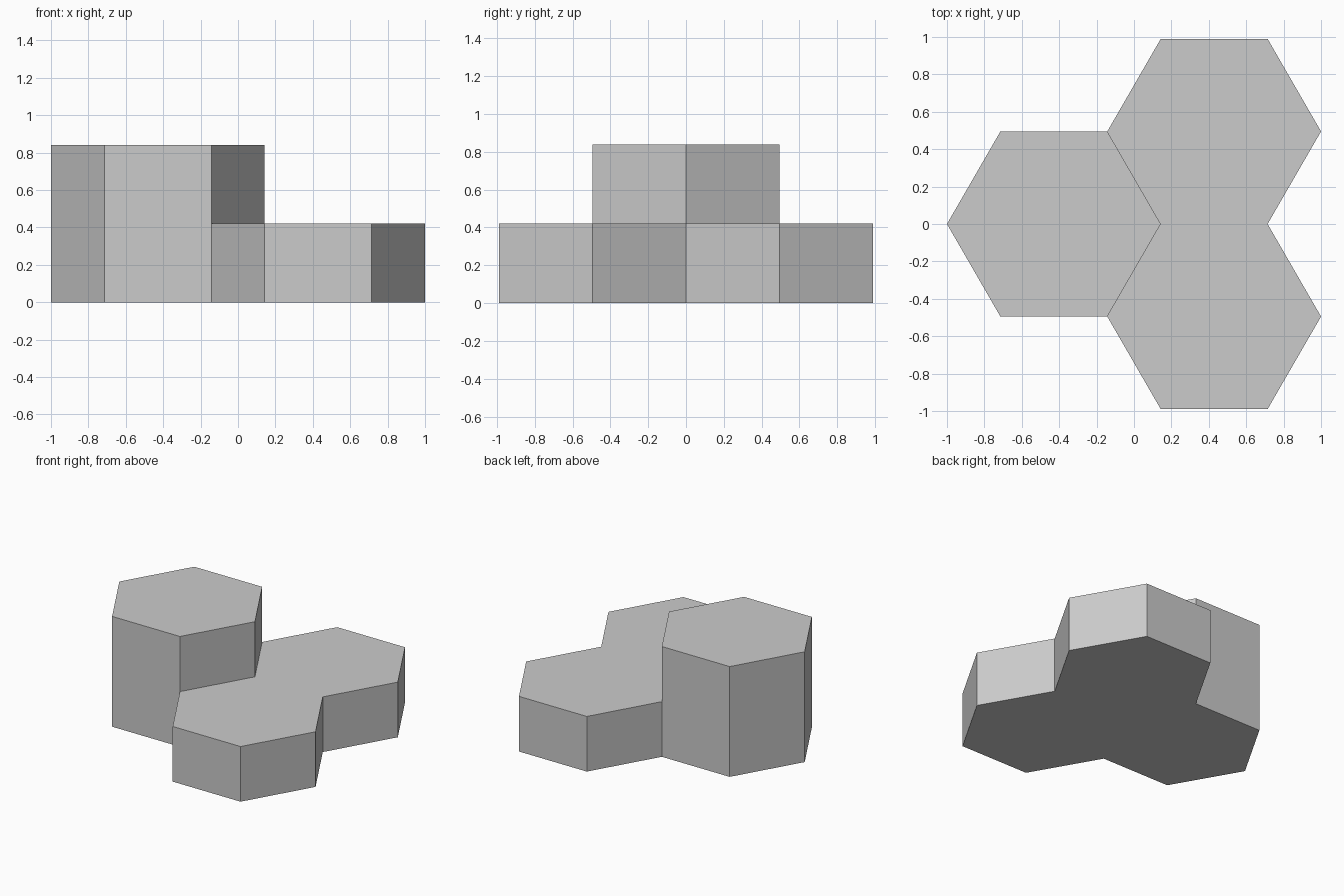
import bpy
import bmesh
from math import cos, sin, pi, sqrt
from mathutils import Vector

default_cube = bpy.data.objects.get("Cube")
if default_cube:
    bpy.data.objects.remove(default_cube, do_unlink=True)

RADIUS = 2 / 3.5              # three touching cells span two units
APOTHEM = RADIUS * sqrt(3) / 2
STEP = 0.42                   # height of one level


def make_material(name, color):
    mat = bpy.data.materials.new(name)
    mat.use_nodes = True
    mat.diffuse_color = color
    mat.node_tree.nodes["Principled BSDF"].inputs["Base Color"].default_value = color
    return mat


def hexagon(bm, cx, cy):
    corners = [(cx + RADIUS * cos(i * pi / 3), cy + RADIUS * sin(i * pi / 3), 0)
               for i in range(6)]
    return bm.faces.new([bm.verts.new(c) for c in corners])


def raise_faces(bm, faces):
    result = bmesh.ops.extrude_face_region(bm, geom=faces)["geom"]
    verts = [g for g in result if isinstance(g, bmesh.types.BMVert)]
    bmesh.ops.translate(bm, verts=verts, vec=Vector((0, 0, STEP)))
    return [g for g in result if isinstance(g, bmesh.types.BMFace)]


# Three honeycomb cells sharing one corner
bm = bmesh.new()
offset = 0.75 * RADIUS
for x, y in ((-offset, 0), (offset, APOTHEM), (offset, -APOTHEM)):
    hexagon(bm, x, y)
bmesh.ops.remove_doubles(bm, verts=bm.verts[:], dist=0.001)

# All cells rise one level, then the right-hand cell rises once more
tops = raise_faces(bm, bm.faces[:])
tall = [f for f in tops if f.calc_center_median().x < 0]
raise_faces(bm, tall)

# Join coplanar faces so that only true edges remain
bmesh.ops.recalc_face_normals(bm, faces=bm.faces[:])
bmesh.ops.dissolve_limit(bm, angle_limit=0.01, verts=bm.verts[:], edges=bm.edges[:])

mesh = bpy.data.meshes.new("hexagonal_steps")
bm.to_mesh(mesh)
bm.free()
mesh.materials.append(make_material("light_grey", (0.6, 0.6, 0.6, 1)))
steps = bpy.data.objects.new("hexagonal_steps", mesh)
bpy.context.collection.objects.link(steps)
